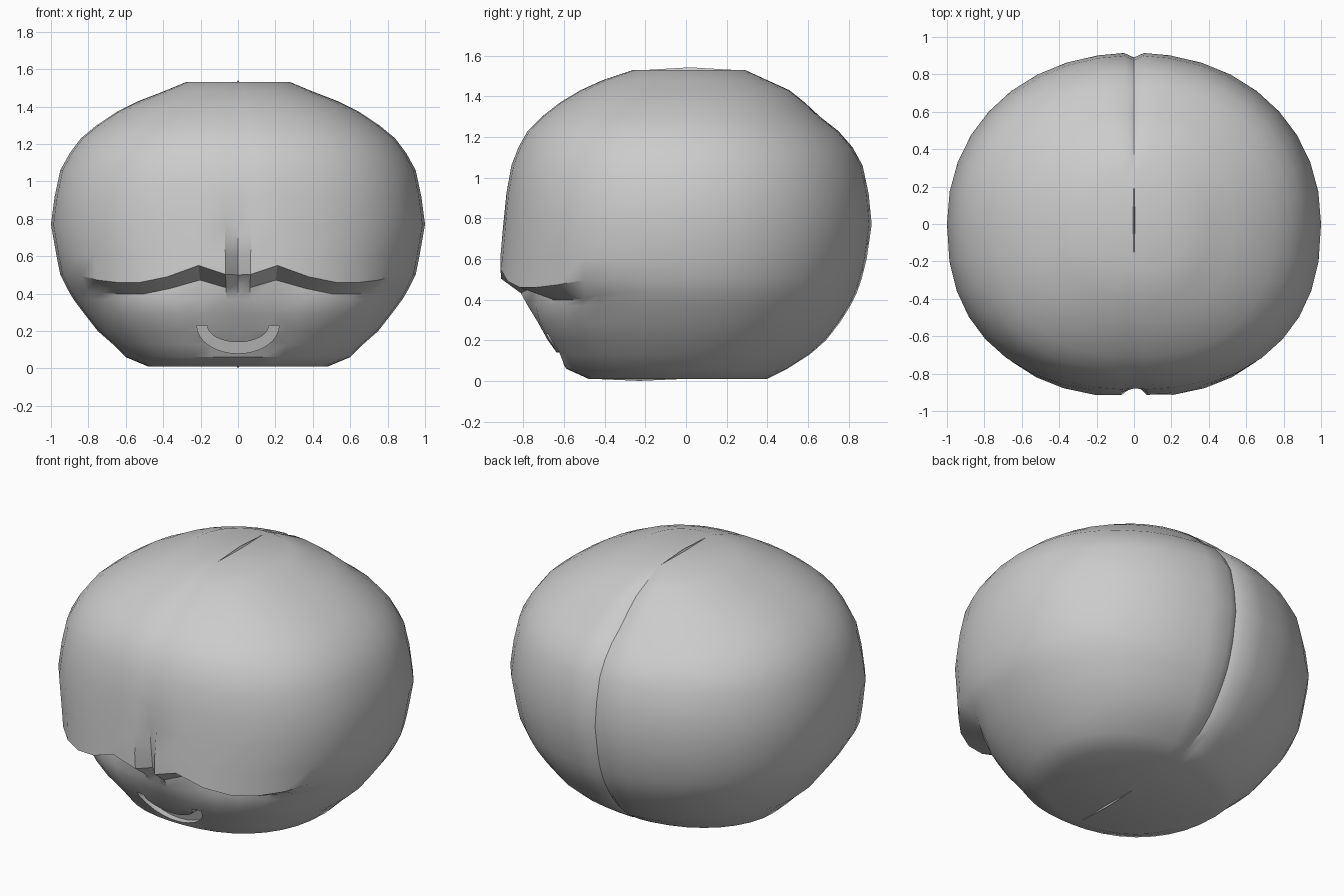
import bpy, bmesh
from math import sin, cos, pi, radians, copysign

cube = bpy.data.objects.get("Cube")
if cube:
    bpy.data.objects.remove(cube, do_unlink=True)

clay = bpy.data.materials.new("clay_grey")
clay.use_nodes = True
GREY = (0.6, 0.6, 0.6, 1)
clay.diffuse_color = GREY
clay.node_tree.nodes["Principled BSDF"].inputs["Base Color"].default_value = GREY


def make_object(name, bm):
    bmesh.ops.recalc_face_normals(bm, faces=bm.faces)
    mesh = bpy.data.meshes.new(name)
    bm.to_mesh(mesh)
    bm.free()
    mesh.materials.append(clay)
    ob = bpy.data.objects.new(name, mesh)
    bpy.context.collection.objects.link(ob)
    return ob


def ramp(a, b, v):
    t = min(1, max(0, (v - a) / (b - a)))
    return t * t * (3 - 2 * t)


# Body rings: height, half width, front depth, back depth
RINGS = [
    (.01, .48, .48, .40), (.06, .60, .59, .50), (.13, .67, .63, .61),
    (.20, .75, .68, .69), (.29, .82, .73, .76), (.37, .88, .78, .81),
    (.43, .915, .815, .84), (.50, .95, .91, .865), (.60, .97, .915, .89),
    (.77, 1.0, .90, .915), (.92, .98, .885, .90), (1.06, .95, .86, .87),
    (1.15, .90, .825, .82), (1.23, .84, .78, .75), (1.30, .755, .71, .66),
    (1.37, .65, .62, .585), (1.43, .53, .52, .51), (1.48, .40, .41, .40),
    (1.53, .28, .26, .29),
]
UNDER, LIP = 6, 7          # rings forming the cheek fold
COLUMNS = 36


def body_point(i, angle):
    z, half, front, back = RINGS[i]
    c, s = cos(angle), sin(angle)
    e = 0.86 if s < 0 else 0.95
    x = half * copysign(abs(c) ** e, c)
    y = (-front if s < 0 else back) * abs(s) ** e
    ax = abs(x)
    if s < 0:
        # overhanging cheeks, with the fold rising toward the middle
        fold = ramp(.05, .2, ax) * (1 - ramp(.68, .88, ax))
        lift = .07 * (1 - ramp(.1, .42, ax)) - .04 * ramp(.3, .5, ax)
        if i == LIP:
            z += lift * fold
            y -= .015 * fold
        elif i == UNDER:
            z += lift * .8 * fold
            y += .07 * fold
        elif i == UNDER - 1:
            y += .03 * fold
    # seam down the middle, deep under the brow and shallow behind
    if ax < .01:
        if s < 0:
            y += .075 * (1 - ramp(.5, 1.0, z)) * ramp(.33, .48, z) + .008 * ramp(.9, 1, z)
        elif .05 < z < 1.5:
            y -= .025
    return x, y, z


angles = [2 * pi * k / COLUMNS for k in range(COLUMNS)]
angles += [radians(a + d) for a in (90, 270) for d in (-2.6, 2.6)]
angles.sort()
bm = bmesh.new()
rows = [[bm.verts.new(body_point(i, a)) for a in angles] for i in range(len(RINGS))]
n = len(angles)
for low, high in zip(rows, rows[1:]):
    for k in range(n):
        m = (k + 1) % n
        bm.faces.new((low[k], low[m], high[m], high[k]))
bm.faces.new(rows[0])
bm.faces.new(rows[-1])
body = make_object("body", bm)

# Smile: a crescent recess cut into the lower front
bm = bmesh.new()
sections = []
STEPS = 16
for k in range(STEPS + 1):
    t = pi * k / STEPS
    u, v = -cos(t), sin(t)
    outer = (.22 * u, .23 - .15 * v)
    inner = (.165 * u, .23 - .09 * v)
    ring = []
    for (x, z), deep in ((outer, 0), (outer, 1), (inner, 1), (inner, 0)):
        y = -.555 - .30 * (z - .06) + .10 * x * x if deep else -1
        ring.append(bm.verts.new((x, y, z)))
    sections.append(ring)
for a, b in zip(sections, sections[1:]):
    for j in range(4):
        bm.faces.new((a[j], a[(j + 1) % 4], b[(j + 1) % 4], b[j]))
bm.faces.new(sections[0])
bm.faces.new(sections[-1])
cutter = make_object("smile_cutter", bm)
cutter.hide_render = True

cut = body.modifiers.new("smile", "BOOLEAN")
cut.operation = "DIFFERENCE"
cut.solver = "EXACT"
cut.object = cutter
bpy.context.view_layer.objects.active = body
body.select_set(True)
bpy.ops.object.modifier_apply(modifier="smile")
bpy.data.objects.remove(cutter, do_unlink=True)
bpy.ops.object.shade_smooth_by_angle(angle=radians(34))


# Thin raised creases on the flat top and base
def crease(name, y0, y1, base, tip):
    bm = bmesh.new()
    mid = (y0 + y1) / 2
    a, b = bm.verts.new((0, y0, base)), bm.verts.new((0, y1, base))
    left, right = bm.verts.new((-.006, mid, base)), bm.verts.new((.006, mid, base))
    top = bm.verts.new((0, mid, tip))
    for tri in ((a, left, top), (left, b, top), (b, right, top), (right, a, top)):
        bm.faces.new(tri)
    bm.faces.new((a, right, b, left))
    return make_object(name, bm)


crease("top_crease", -.20, .24, 1.53, 1.543)
crease("base_crease", -.46, 0, .01, 0)
